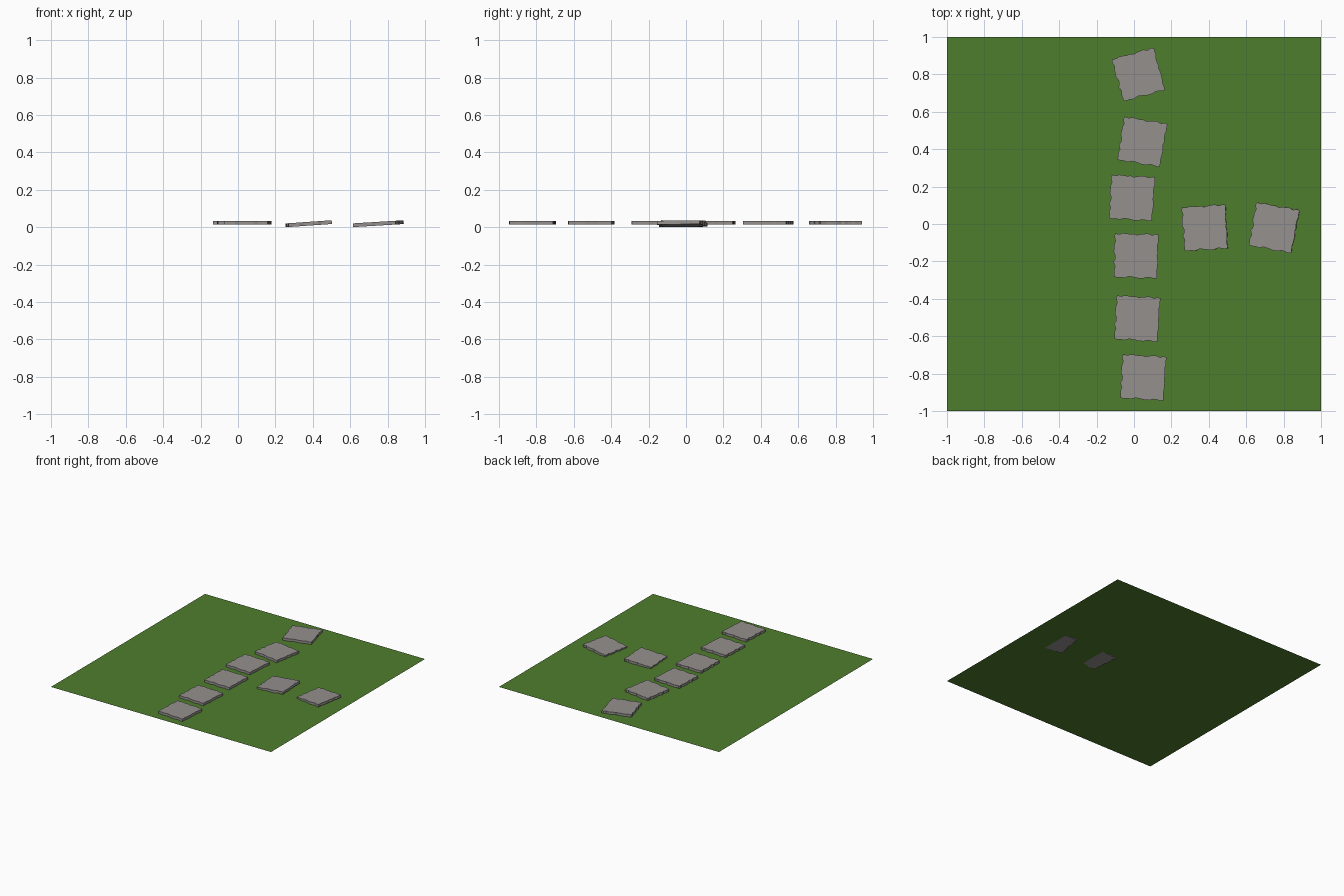
import bpy, bmesh, math, random
from mathutils import Matrix, Vector

if "Cube" in bpy.data.objects:
    bpy.data.objects.remove(bpy.data.objects["Cube"])

random.seed(4)

def material(name, rgb):
    m = bpy.data.materials.new(name)
    m.diffuse_color = (*rgb, 1)
    m.use_nodes = True
    m.node_tree.nodes["Principled BSDF"].inputs["Base Color"].default_value = m.diffuse_color
    return m

grass = material("grass_green", (0.078, 0.205, 0.027))
stone = material("stone_grey", (0.296, 0.279, 0.270))

def add_object(name, bm, mat):
    me = bpy.data.meshes.new(name)
    bm.to_mesh(me)
    bm.free()
    me.materials.append(mat)
    ob = bpy.data.objects.new(name, me)
    bpy.context.collection.objects.link(ob)
    return ob

# Lawn: a single flat sheet
bm = bmesh.new()
bmesh.ops.create_grid(bm, x_segments=1, y_segments=1, size=1)
add_object("lawn", bm, grass).location.z = 0.009

# Rough-edged square outline shared by all slabs
HALF, THICK, STEPS = 0.116, 0.020, 12
outline = []
for side in range(4):
    turn = Matrix.Rotation(side * math.pi / 2, 3, 'Z')
    for i in range(STEPS):
        along = -HALF + 2 * HALF * i / STEPS
        chip = random.uniform(-0.006, 0.005) if i else 0
        if i:
            along += random.uniform(-0.005, 0.005)
        outline.append(turn @ Vector((along, -HALF + chip, 0)))

def slab(name, x, y, z, angle, tilt=0):
    bm = bmesh.new()
    face = bm.faces.new([bm.verts.new(p) for p in outline])
    top = bmesh.ops.extrude_face_region(bm, geom=[face])
    verts = [v for v in top["geom"] if isinstance(v, bmesh.types.BMVert)]
    bmesh.ops.translate(bm, verts=verts, vec=(0, 0, THICK))
    bmesh.ops.translate(bm, verts=bm.verts, vec=(0, 0, -THICK / 2))
    bmesh.ops.recalc_face_normals(bm, faces=bm.faces)
    ob = add_object(name, bm, stone)
    ob.matrix_world = (Matrix.Translation((x, y, z))
                       @ Matrix.Rotation(math.radians(-tilt), 4, 'Y')
                       @ Matrix.Rotation(math.radians(angle), 4, 'Z'))

# Main path of level slabs, back to front
path = [(0.025, 0.80, 15), (0.045, 0.44, -10), (-0.01, 0.14, -4),
        (0.012, -0.17, -2), (0.018, -0.505, -4), (0.05, -0.82, -4)]
for i, (x, y, a) in enumerate(path):
    slab(f"path_slab_{i + 1}", x, y, 0.023, a)

# Side path of slabs tilted into the lawn
for i, (x, y, a, t) in enumerate([(0.38, -0.02, 3, 4), (0.75, -0.02, -11, 3.5)]):
    slab(f"side_slab_{i + 1}", x, y, 0.0186, a, t)
